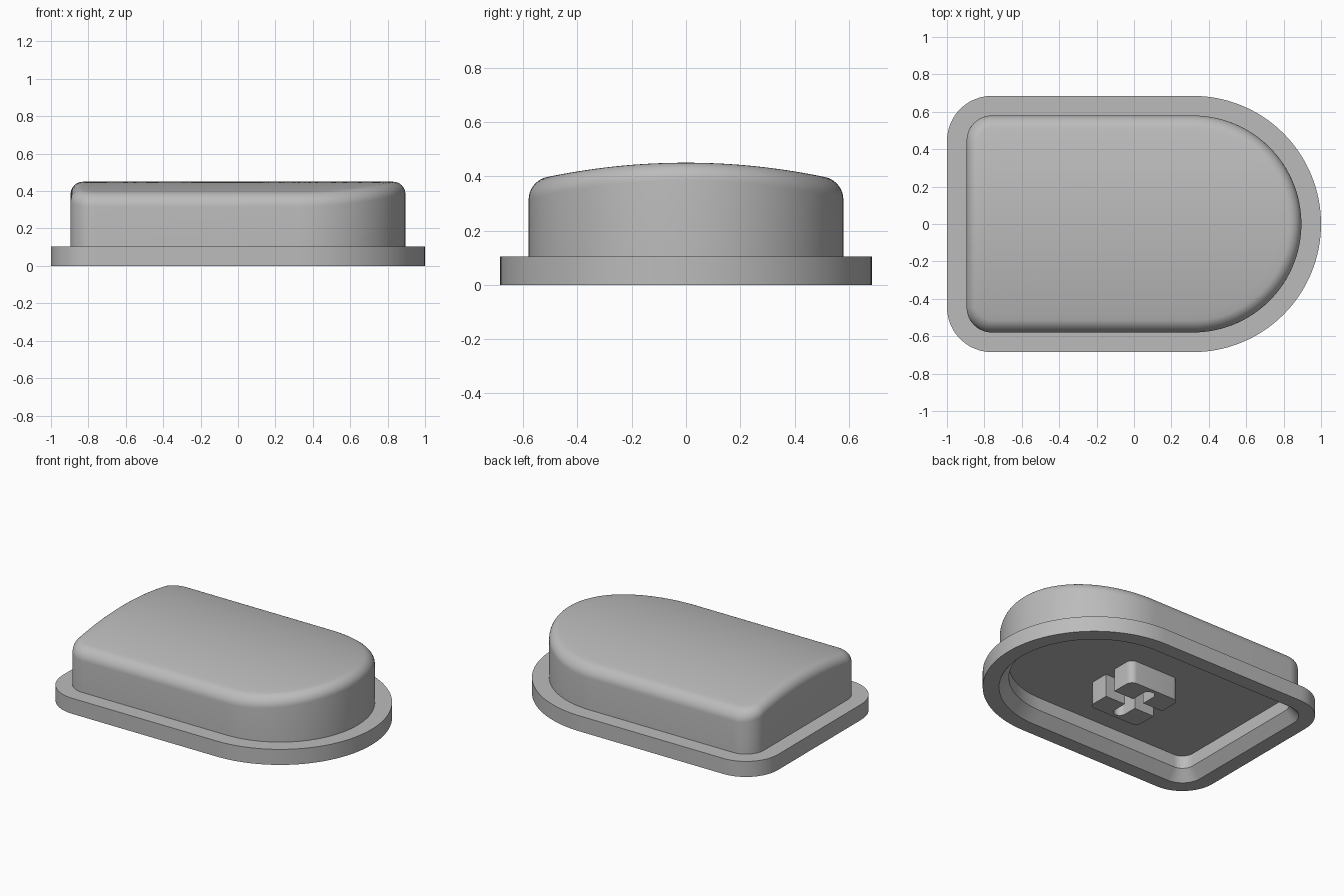
import bpy, bmesh, math

if "Cube" in bpy.data.objects:
    bpy.data.objects.remove(bpy.data.objects["Cube"])

grey = bpy.data.materials.new("plain grey")
grey.diffuse_color = (0.5, 0.5, 0.5, 1)
grey.use_nodes = True
grey.node_tree.nodes["Principled BSDF"].inputs["Base Color"].default_value = grey.diffuse_color


def arc(cx, cy, r, a0, a1, n):
    return [(cx + r * math.cos(math.radians(a0 + (a1 - a0) * i / n)),
             cy + r * math.sin(math.radians(a0 + (a1 - a0) * i / n))) for i in range(n + 1)]


def outline(d):
    """D-shaped outline, inset by d from the flange edge."""
    half, corner, cx = 0.685, 0.24, 0.315
    r = corner - d
    lx, ly = -1 + corner, half - corner
    pts = arc(cx, 0, half - d, -90, 90, 64)
    pts += arc(lx, ly, r, 90, 180, 12)
    pts += [(-1 + d, ly - 2 * ly * i / 16) for i in range(1, 16)]
    pts += arc(lx, -ly, r, 180, 270, 12)
    return pts


def crown(y):
    """Height of the cylindrical top surface."""
    return 0.45 - (2.5 - math.sqrt(2.5 ** 2 - y * y))


def finish(name, bm, angle=30):
    bmesh.ops.recalc_face_normals(bm, faces=bm.faces[:])
    me = bpy.data.meshes.new(name)
    bm.to_mesh(me)
    bm.free()
    me.materials.append(grey)
    me.shade_smooth()
    me.set_sharp_from_angle(angle=math.radians(angle))
    ob = bpy.data.objects.new(name, me)
    bpy.context.collection.objects.link(ob)
    return ob


# Cap shell: rings from the inner ceiling, round the flange, up to the crown
rings = [[(x, y, z) for x, y in outline(d)] for d, z in
         [(0.16, 0.155), (0.16, 0.068), (0.10, 0), (0, 0), (0, 0.105), (0.105, 0.105)]]
fillet, steps = 0.065, 8
for i in range(steps + 1):
    t = math.pi / 2 * i / steps
    d = 0.105 + fillet * (1 - math.cos(t))
    rings.append([(x, y, crown(y) - fillet * (1 - math.sin(t))) for x, y in outline(d)])
edge = rings[-1]
for i in range(1, 16):
    s = 1 - i / 16
    rings.append([(x * s, y * s, crown(y * s)) for x, y, z in edge])

bm = bmesh.new()
loops = [[bm.verts.new(p) for p in ring] for ring in rings]
n = len(loops[0])
for a, b in zip(loops, loops[1:]):
    for i in range(n):
        j = (i + 1) % n
        bm.faces.new((a[i], a[j], b[j], b[i]))
bm.faces.new(loops[0])
peak = bm.verts.new((0, 0, 0.45))
for i in range(n):
    bm.faces.new((loops[-1][i], loops[-1][(i + 1) % n], peak))
finish("cap_shell", bm)

# Stem: two mirrored halves that leave a cross-shaped slot between them
hx, hy, w, r, reach = 0.19, 0.20, 0.04, 0.045, 0.175
half = [(hx, w)] + arc(hx - r, hy - r, r, 0, 90, 8) + arc(-hx + r, hy - r, r, 90, 180, 8)
half += [(-hx, w), (-w, w)]
half += arc(0, reach - w, w, 180, 0, 12)
half += [(w, w)]
for name, sign in (("stem_back", 1), ("stem_front", -1)):
    bm = bmesh.new()
    face = bm.faces.new([bm.verts.new((x, y * sign, 0)) for x, y in half])
    top = bmesh.ops.extrude_face_region(bm, geom=[face], use_keep_orig=True)
    for v in top["geom"]:
        if isinstance(v, bmesh.types.BMVert):
            v.co.z = 0.16
    finish(name, bm)
